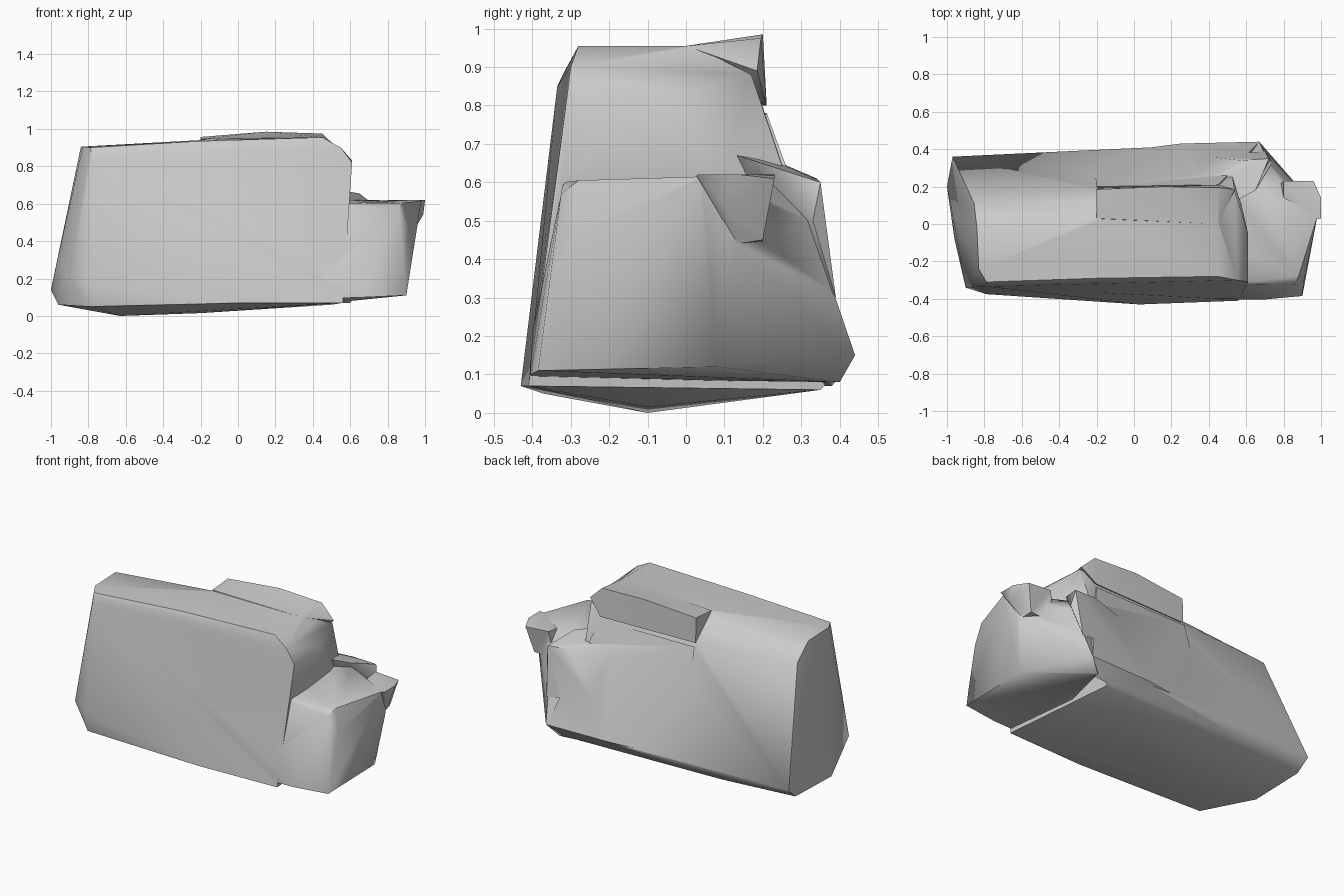
import bpy, bmesh, math


def hull(name, pts):
    """Angular stone chunk wrapped around a few corner points."""
    bm = bmesh.new()
    for p in pts:
        bm.verts.new(p)
    bmesh.ops.convex_hull(bm, input=bm.verts)
    loose = [v for v in bm.verts if not v.link_faces]
    bmesh.ops.delete(bm, geom=loose, context='VERTS')
    bmesh.ops.dissolve_limit(bm, angle_limit=math.radians(2), verts=bm.verts, edges=bm.edges)
    bmesh.ops.recalc_face_normals(bm, faces=bm.faces)
    me = bpy.data.meshes.new(name)
    bm.to_mesh(me)
    bm.free()
    ob = bpy.data.objects.new(name, me)
    bpy.context.collection.objects.link(ob)
    return ob


# Main slab: leaning front, top dropping off towards the back left
rock = hull("boulder", [
    (-.84, -.02, .905), (-.83, -.24, .905), (-.79, -.31, .90), (-.78, -.335, .85),
    (-.2, -.29, .935), (.45, -.28, .955), (.55, -.30, .90), (.61, -.31, .82),
    (.58, -.325, .68), (-.2, .03, .94), (.45, .02, .955), (.54, .17, .88),
    (.61, -.05, .83), (-.855, .11, .82), (-.2, .18, .80), (.45, .205, .78),
    (-.97, .05, .28), (-.90, -.34, .20), (-.79, -.375, .16),
    (0, -.41, .20), (.03, -.43, .07), (.56, -.41, .07), (-.79, -.37, .05),
    (-.63, -.1, .0), (-.2, -.1, .015), (-.96, .28, .07), (-.97, .36, .14),
    (-1, .2, .14), (-.96, -.08, .06), (-.5, .35, .08), (-.6, .35, .20),
    (.2, .415, .14), (.5, .42, .14), (.5, .35, .06)])

# Crown: upright rear step on the right half of the top
crown = hull("crown_slab", [
    (-.2, .03, .945), (-.2, .185, .957), (.15, .20, .985), (.45, .195, .975),
    (.45, .0, .955), (.54, .185, .89), (.45, .21, .80), (-.2, .19, .80), (.2, 0, .90)])

# Lower back swelling out towards the right
swell = hull("back_swell", [
    (-.22, .37, .14), (.25, .43, .15), (.67, .44, .15), (.6, .38, .07),
    (0, .3, .07), (-.2, .2, .78), (.45, .21, .78), (.34, .27, .61),
    (.5, .24, .6), (0, 0, .4), (.6, 0, .4)])

# Lower shelf on the right end
shelf = hull("right_shelf", [
    (.90, -.385, .11), (.90, -.37, .20), (.68, -.405, .10), (.45, -.40, .21),
    (.40, -.40, .09), (.90, .08, .12), (.67, .44, .15), (.60, .40, .08),
    (.72, .38, .19), (.5, -.32, .60), (.86, -.325, .57), (.91, -.30, .46),
    (.88, -.28, .605), (.98, .04, .615), (.94, .13, .44), (.66, .20, .62),
    (.72, .32, .50), (.4, .2, .61)])

# Overhanging knob on the right rim
knob = hull("rim_knob", [
    (1, .03, .62), (1, .14, .62), (.96, .23, .61), (.80, .23, .62),
    (.99, .1, .54), (.93, .13, .44), (.92, .2, .45), (.76, .2, .44), (.8, 0, .59)])

# Ledge on the back right corner
ledge = hull("back_ledge", [
    (.57, .34, .61), (.72, .35, .60), (.74, .33, .50), (.70, .39, .30),
    (.33, .27, .60), (.34, .2, .67), (.4, .36, .33), (.65, .18, .655), (.5, .1, .68)])

# Fuse the chunks into one stone
chunks = (crown, swell, shelf, knob, ledge)
for c in chunks:
    m = rock.modifiers.new("fuse", 'BOOLEAN')
    m.operation, m.solver, m.object = 'UNION', 'EXACT', c
bpy.context.view_layer.objects.active = rock
rock.select_set(True)
for m in list(rock.modifiers):
    bpy.ops.object.modifier_apply(modifier=m.name)
for c in chunks:
    bpy.data.objects.remove(c)

# Soft facets with crisp main ridges
bpy.ops.object.shade_smooth_by_angle(angle=math.radians(50))
